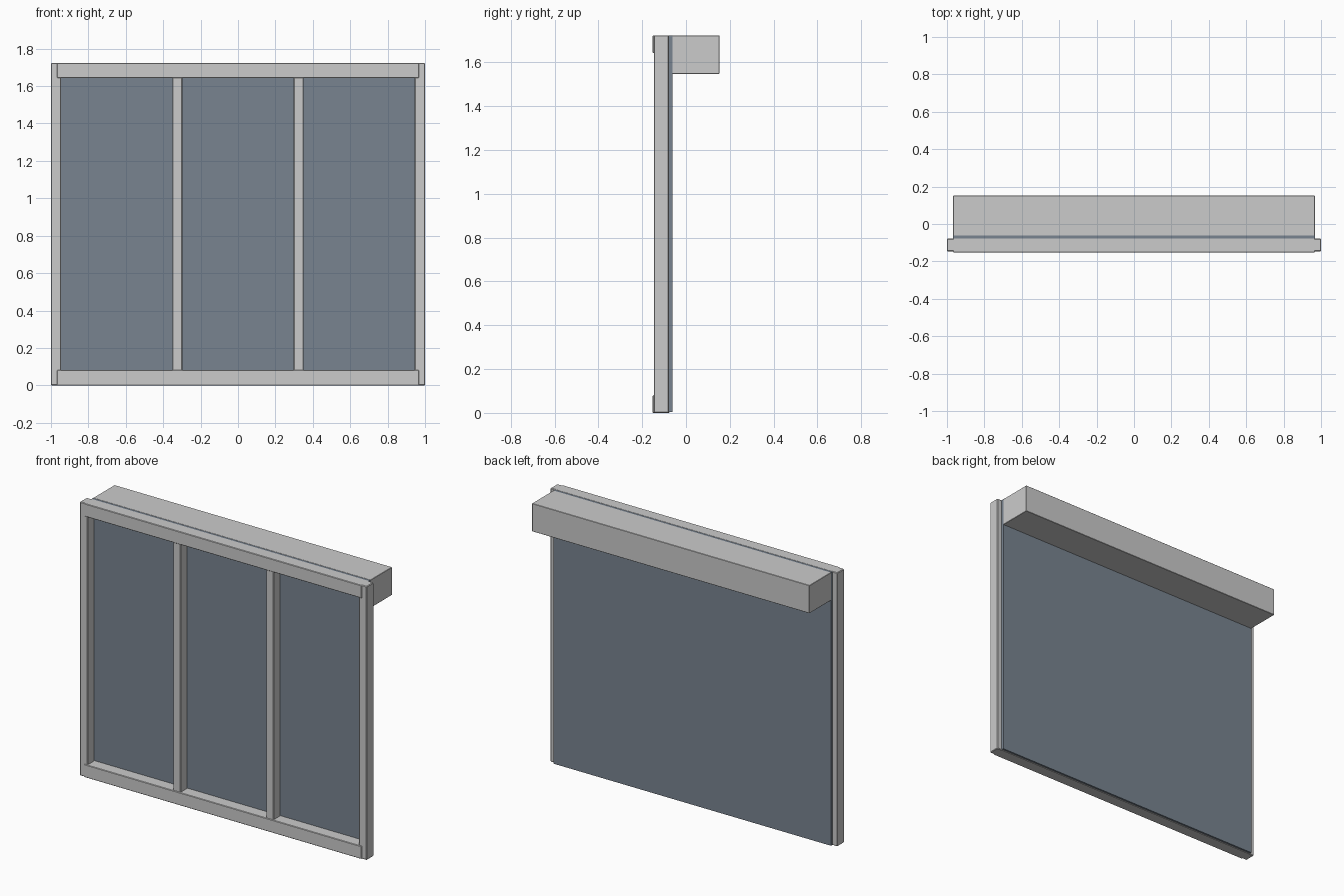
import bpy

if "Cube" in bpy.data.objects:
    bpy.data.objects.remove(bpy.data.objects["Cube"])

H = 1.724        # total height
FRONT = -0.152   # front of the rails
BACK = 0.152     # back of the housing


def box(name, x, y, z, bevel=0.0):
    """Box from (min, max) pairs, with an optional small edge bevel."""
    bpy.ops.mesh.primitive_cube_add(
        size=1, location=[(a + b) / 2 for a, b in (x, y, z)])
    ob = bpy.context.object
    ob.name = name
    ob.scale = [b - a for a, b in (x, y, z)]
    bpy.ops.object.transform_apply(location=False, rotation=False, scale=True)
    if bevel:
        mod = ob.modifiers.new("edge_bevel", 'BEVEL')
        mod.width = bevel
        mod.segments = 1
    return ob


# Side posts and inner mullions, mirrored left and right
for side, s in (("left", -1), ("right", 1)):
    box(f"{side}_post", sorted((s * 0.945, s * 1.0)), (-0.147, -0.078), (0, H), 0.004)
    box(f"{side}_mullion", sorted((s * 0.298, s * 0.350)), (-0.147, -0.078),
        (0.078, H - 0.078), 0.003)

# Horizontal rails, standing slightly proud of the posts
box("bottom_rail", (-0.967, 0.967), (FRONT, -0.075), (0, 0.081), 0.003)
box("top_rail", (-0.967, 0.967), (FRONT, -0.075), (H - 0.081, H), 0.003)

# Dark panel across the back of the frame
glass = bpy.data.materials.new("dark_panel")
glass.diffuse_color = (0.19, 0.23, 0.28, 1)
glass.use_nodes = True
glass.node_tree.nodes["Principled BSDF"].inputs["Base Color"].default_value = glass.diffuse_color
panel = box("back_panel", (-0.967, 0.967), (-0.077, -0.062), (0.003, H - 0.001))
panel.data.materials.append(glass)

# Housing box behind the top edge
box("top_housing", (-0.967, 0.967), (-0.063, BACK), (1.548, H), 0.002)
